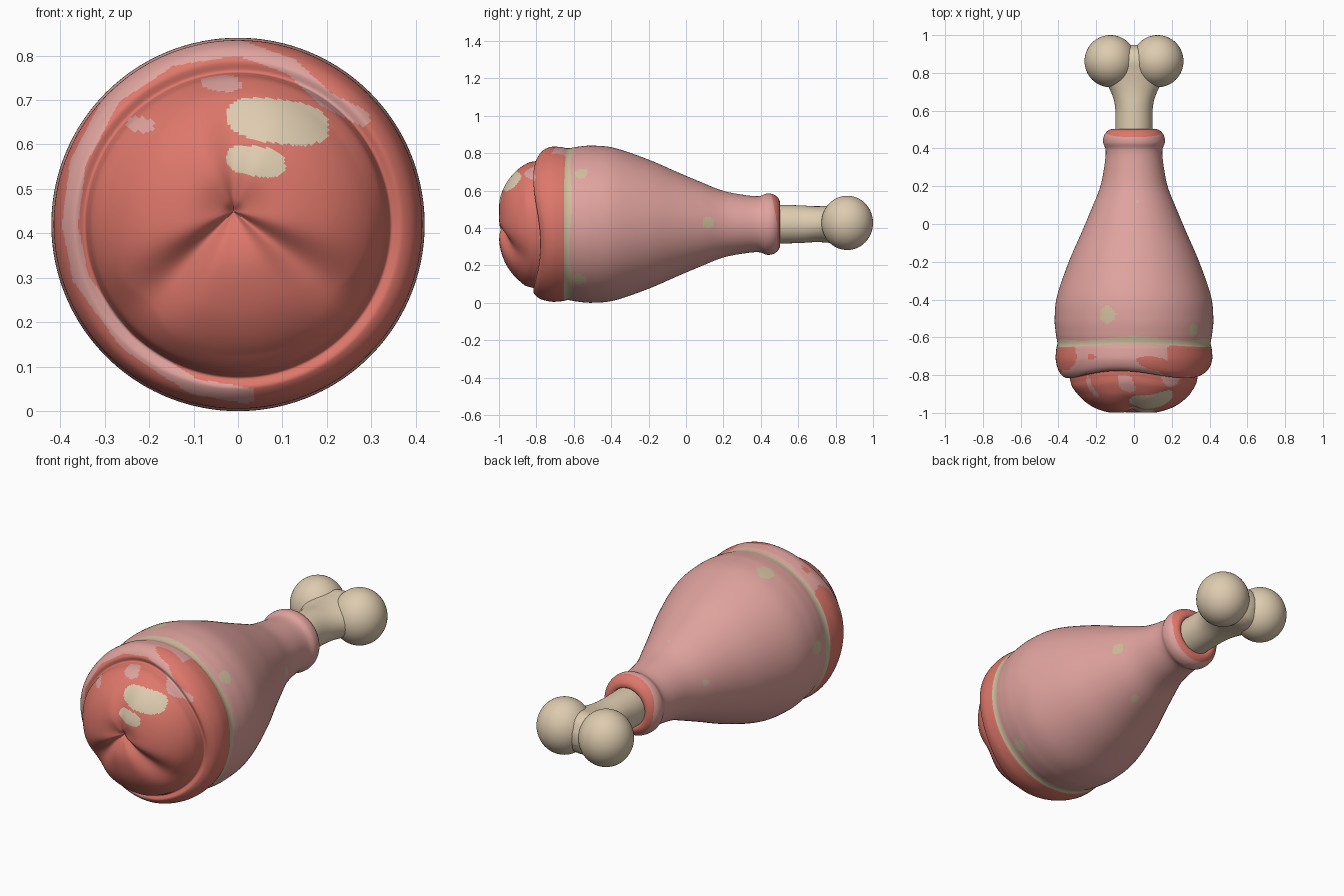
import bpy, bmesh, math
from mathutils import Vector

if "Cube" in bpy.data.objects:
    bpy.data.objects.remove(bpy.data.objects["Cube"])

CZ = 0.42   # height of the long axis


def mat(name, rgb):
    m = bpy.data.materials.new(name)
    m.diffuse_color = (*rgb, 1)
    m.use_nodes = True
    m.node_tree.nodes["Principled BSDF"].inputs["Base Color"].default_value = m.diffuse_color
    return m


skin = mat("pink skin", (0.745, 0.366, 0.342))
flesh = mat("red flesh", (0.73, 0.185, 0.145))
bone_col = mat("cream bone", (0.73, 0.60, 0.43))
fat = mat("pale fat", (0.62, 0.51, 0.34))


def spline(pts, n):
    """Catmull-Rom through the profile points."""
    out = []
    P = [Vector(p) for p in pts]
    for i in range(len(P) - 1):
        a, b, c, d = P[max(i - 1, 0)], P[i], P[i + 1], P[min(i + 2, len(P) - 1)]
        for k in range(n):
            t = k / n
            out.append(0.5 * (2 * b + (c - a) * t + (2 * a - 5 * b + 4 * c - d) * t * t
                              + (3 * b - a - 3 * c + d) * t ** 3))
    return out + [P[-1]]


def loft(name, profile, seg, sub, mats, shape=None, paint=None):
    """Rings along y from (y, half width, half height) sections."""
    bm = bmesh.new()
    rings = []
    for y, rx, rz in spline(profile, sub):
        ring = []
        for i in range(seg):
            a = 2 * math.pi * i / seg
            p = Vector((rx * math.cos(a), y, rz * math.sin(a)))
            if shape:
                p = shape(p, a)
            ring.append(bm.verts.new((p.x, p.y, p.z + CZ)))
        rings.append(ring)
    for r, s in zip(rings, rings[1:]):
        for i in range(seg):
            j = (i + 1) % seg
            bm.faces.new((r[i], r[j], s[j], s[i]))
    bm.faces.new(rings[0])
    bm.faces.new(rings[-1])
    bmesh.ops.recalc_face_normals(bm, faces=bm.faces)
    for f in bm.faces:
        f.smooth = True
        if paint:
            f.material_index = paint(f.calc_center_median())
    me = bpy.data.meshes.new(name)
    bm.to_mesh(me)
    bm.free()
    for m in mats:
        me.materials.append(m)
    ob = bpy.data.objects.new(name, me)
    bpy.context.collection.objects.link(ob)
    return ob


# --- meat: lobed front end, plump body, neck and rolled collar
meat_profile = [(y, r, r) for y, r in [
    (-0.955, 0.002), (-0.98, 0.03), (-0.998, 0.09), (-0.992, 0.15), (-0.965, 0.22),
    (-0.92, 0.28), (-0.86, 0.325), (-0.815, 0.338), (-0.793, 0.345), (-0.796, 0.37),
    (-0.77, 0.398), (-0.72, 0.414), (-0.665, 0.412), (-0.63, 0.406), (-0.58, 0.414),
    (-0.5, 0.42), (-0.38, 0.407), (-0.2, 0.345), (-0.05, 0.28), (0.08, 0.225),
    (0.2, 0.178), (0.32, 0.155), (0.39, 0.15), (0.43, 0.163), (0.465, 0.16),
    (0.49, 0.143), (0.502, 0.12), (0.495, 0.1), (0.46, 0.09)]]

CREASES = [(math.radians(222), 0.045), (math.radians(325), 0.04), (math.radians(92), 0.022)]


def meat_shape(p, a):
    if p.y > -0.62:
        return p
    r = math.hypot(p.x, p.z)
    # grooves between the three lobes
    if r < 0.34:
        w = math.sin(math.pi * min(r / 0.34, 1)) ** 0.7
        for ang, depth in CREASES:
            d = (a - ang + math.pi) % (2 * math.pi) - math.pi
            p.y += depth * w * math.exp(-(d / 0.28) ** 2)
    # pit sits a little above the axis
    k = max(0, 1 - r / 0.34)
    p.z += 0.03 * k
    p.x -= 0.01 * k
    # wavy overhang of the outer fold
    w = max(0, 1 - abs(p.y + 0.80) / 0.1)
    p.y += 0.02 * w * math.sin(3 * a + 2.5)
    return p


STRIPE = [Vector(p) for p in [
    (0.28, 0.66), (0.2, 0.70), (0.12, 0.775), (0, 0.818), (-0.15, 0.795), (-0.28, 0.71),
    (-0.36, 0.56), (-0.378, 0.42), (-0.355, 0.3), (-0.25, 0.155), (-0.1, 0.055), (0.02, 0.035)]]
# front patches: x, z, half width, half height, material
PATCHES = [(0.09, 0.652, 0.115, 0.05, 2), (0.04, 0.562, 0.066, 0.034, 2),
           (-0.04, 0.74, 0.045, 0.02, 0), (-0.22, 0.645, 0.03, 0.017, 0)]
# fat spots on the skin: position and radius
SPOTS = [(Vector(p), r) for p, r in [
    ((-0.14, -0.48, 0.81), 0.046), ((0.31, -0.56, 0.69), 0.035), ((-0.41, -0.53, 0.46), 0.037),
    ((0.21, 0.12, 0.43), 0.032), ((0.29, -0.57, 0.13), 0.035),
    ((-0.20, 0.12, 0.46), 0.018), ((0.06, 0.08, 0.205), 0.022), ((0.02, 0.12, 0.63), 0.01)]]


def near_stripe(q):
    for a, b in zip(STRIPE, STRIPE[1:]):
        d = b - a
        t = min(1, max(0, (q - a).dot(d) / d.length_squared))
        if (a + d * t - q).length < 0.018:
            return True
    return False


def meat_paint(c):
    a = math.atan2(c.z - CZ, c.x)
    if c.y > 0.488 - 0.03 * max(0, math.sin(a)):
        return 1
    edge = -0.652 + 0.016 * max(0, math.sin(a)) ** 4
    if c.y > edge + 0.036 + 0.007 * math.sin(5 * a):
        return 3 if any((c - p).length < r for p, r in SPOTS) else 0
    if c.y > edge:
        return 3
    if abs(c.x) < 0.18 and c.z > 0.7 and c.y > -0.715 + 0.015 * math.sin(20 * c.x):
        return 0
    for x, z, w, h, m in PATCHES:
        u, v = (c.x - x) / w, (c.z - z + 0.12 * (c.x - x)) / h
        if abs(u) ** 2.6 + abs(v) ** 2.6 < 1 and c.y < -0.8:
            return m
    return 0 if near_stripe(Vector((c.x, c.z))) else 1


loft("drumstick_meat", meat_profile, 200, 11, [skin, flesh, bone_col, fat],
     meat_shape, meat_paint)

# --- bone: shaft flaring sideways into two knuckles
loft("bone_shaft", [(0.42, 0.1, 0.103), (0.52, 0.099, 0.103), (0.62, 0.1, 0.1),
                    (0.69, 0.118, 0.096), (0.75, 0.15, 0.098), (0.81, 0.185, 0.105),
                    (0.87, 0.16, 0.11), (0.92, 0.1, 0.085), (0.948, 0.03, 0.03)],
     64, 6, [bone_col])
for side, label in ((-1, "left"), (1, "right")):
    bpy.ops.mesh.primitive_uv_sphere_add(segments=64, ring_count=32, radius=1,
                                         location=(side * 0.125, 0.862, 0.427))
    k = bpy.context.object
    k.name = "bone_knuckle_" + label
    k.scale = (0.137, 0.138, 0.145)
    k.data.materials.append(bone_col)
    bpy.ops.object.shade_smooth()
